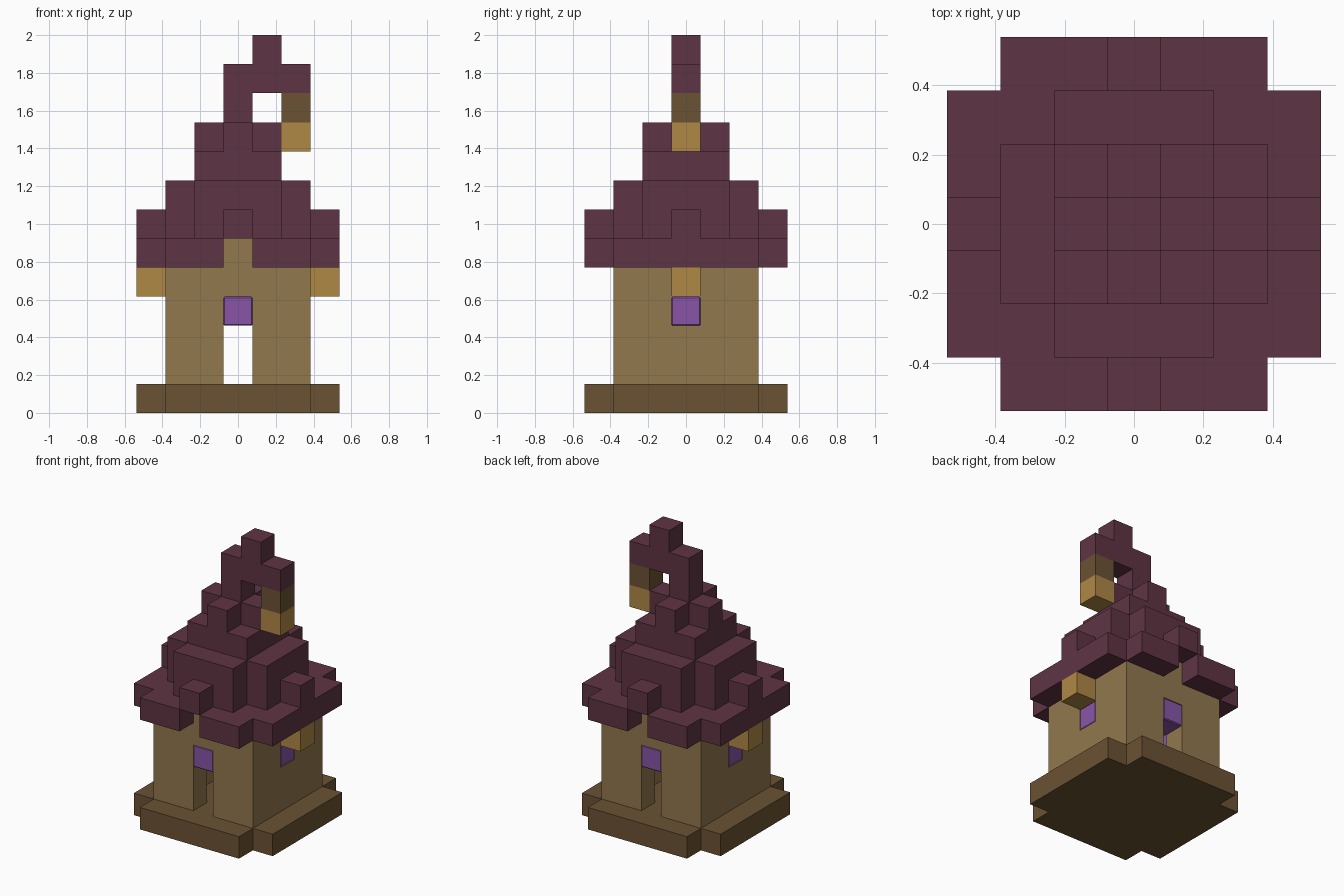
import bpy, bmesh
from mathutils import Vector

if "Cube" in bpy.data.objects:
    bpy.data.objects.remove(bpy.data.objects["Cube"], do_unlink=True)

U = 2 / 13  # edge length of one block


def material(name, rgb):
    linear = [((c / 255 + 0.055) / 1.055) ** 2.4 for c in rgb] + [1]
    mat = bpy.data.materials.new(name)
    mat.use_nodes = True
    mat.diffuse_color = linear
    bsdf = mat.node_tree.nodes["Principled BSDF"]
    bsdf.inputs["Base Color"].default_value = linear
    bsdf.inputs["Roughness"].default_value = 0.9
    return mat


def block(x, y, z):
    """Cells of a box; each argument is an inclusive (low, high) range."""
    return {(i, j, k) for i in range(x[0], x[1] + 1)
            for j in range(y[0], y[1] + 1) for k in range(z[0], z[1] + 1)}


def cross(long, short, z):
    """Cells of a square with its corners cut away."""
    a, b = (-long, long), (-short, short)
    return block(a, b, z) | block(b, a, z)


def build(name, cells, mat, bevel=0):
    """Closed skin around a set of cells."""
    bm = bmesh.new()
    for cell in cells:
        centre = Vector(cell) + Vector((0, 0, 0.5))
        for axis in range(3):
            for sign in (-1, 1):
                n = Vector((0, 0, 0))
                n[axis] = sign
                if tuple(int(c + d) for c, d in zip(cell, n)) in cells:
                    continue
                s = Vector((0, 0, 0))
                s[(axis + 1) % 3] = 0.5
                t = n.cross(s)
                mid = centre + n / 2
                corners = (mid - s - t, mid + s - t, mid + s + t, mid - s + t)
                bm.faces.new([bm.verts.new(p * U) for p in corners])
    bmesh.ops.remove_doubles(bm, verts=bm.verts, dist=0.001)
    bmesh.ops.dissolve_limit(bm, angle_limit=0.02, verts=bm.verts, edges=bm.edges)
    bmesh.ops.recalc_face_normals(bm, faces=bm.faces)
    mesh = bpy.data.meshes.new(name)
    bm.to_mesh(mesh)
    bm.free()
    mesh.materials.append(mat)
    obj = bpy.data.objects.new(name, mesh)
    bpy.context.collection.objects.link(obj)
    if bevel:
        mod = obj.modifiers.new("soft_edges", "BEVEL")
        mod.width = bevel
        mod.segments = 1
    return obj


brown = material("dark_wood", (107, 82, 51))
tan = material("tan_plaster", (146, 120, 78))
plum = material("plum_roof", (95, 52, 68))
gold = material("golden_lantern", (175, 136, 69))
violet = material("violet_glass", (136, 85, 167))

MID = (0, 0)

# Base slab
build("base", cross(3, 2, MID), brown)

# Hollow walls with a doorway front and back, and a window in each side
windows = {"front": (0, -2, 3), "back": (0, 2, 3), "left": (2, 0, 3), "right": (-2, 0, 3)}
doorway = block(MID, (-2, 2), (1, 2))
room = block((-1, 1), (-1, 1), (1, 4))
gable_gaps = {(0, -2, 5), (0, 2, 5)}
walls = block((-2, 2), (-2, 2), (1, 4)) - room - doorway - set(windows.values())
build("walls", walls | gable_gaps, tan)
for side, cell in windows.items():
    build(side + "_window", {cell}, violet, bevel=0.006)

# Stepped roof: eaves, dormer blocks, body and peak
eaves = cross(3, 2, (5, 5)) - gable_gaps - {(0, -3, 5), (0, 3, 5)}
dormers = cross(3, 0, (6, 6))
body = cross(2, 1, (6, 7)) | block((-1, 1), (-1, 1), (8, 8))
peak = cross(1, 0, (9, 9))
build("roof", eaves | dormers | body | peak, plum)

# Bent spire tip with a hanging lantern
spire = block(MID, MID, (10, 11)) | block((1, 2), MID, (11, 11)) | {(1, 0, 12)}
build("spire", spire, plum)
build("lantern_hanger", {(2, 0, 10)}, brown)
build("spire_lantern", {(2, 0, 9)}, gold)

# Lanterns below the side eaves
for side, x in (("left", 3), ("right", -3)):
    build(side + "_lantern", {(x, 0, 4)}, gold)
